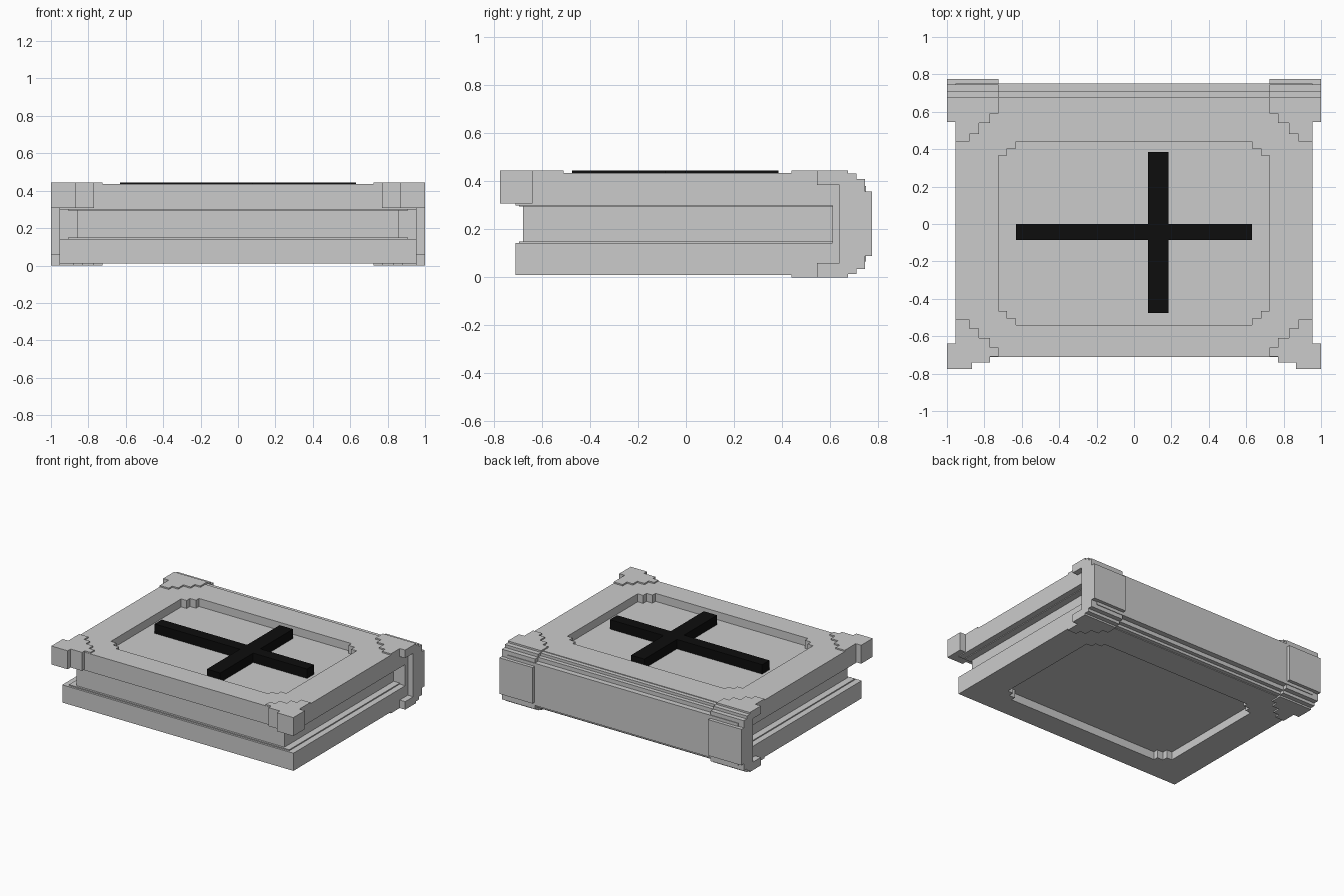
import bpy, bmesh
from mathutils import Vector

if "Cube" in bpy.data.objects:
    bpy.data.objects.remove(bpy.data.objects["Cube"])


def add_mesh(name, bm):
    bmesh.ops.recalc_face_normals(bm, faces=bm.faces)
    me = bpy.data.meshes.new(name)
    bm.to_mesh(me)
    bm.free()
    ob = bpy.data.objects.new(name, me)
    bpy.context.collection.objects.link(ob)
    return ob


def prism(name, pts, a, b, axis='z'):
    """Extrude an outline from a to b; outline is (x, y) for z, (y, z) for x."""
    bm = bmesh.new()
    co = [(p, q, a) if axis == 'z' else (a, p, q) for p, q in pts]
    face = bm.faces.new([bm.verts.new(c) for c in co])
    ext = bmesh.ops.extrude_face_region(bm, geom=[face])
    move = Vector((0, 0, b - a)) if axis == 'z' else Vector((b - a, 0, 0))
    bmesh.ops.translate(bm, vec=move,
                        verts=[v for v in ext['geom'] if isinstance(v, bmesh.types.BMVert)])
    return add_mesh(name, bm)


def box(name, x0, x1, y0, y1, z0, z1):
    return prism(name, [(x0, y0), (x1, y0), (x1, y1), (x0, y1)], z0, z1)


def recess(ob, z0, z1):
    """Cut the panel with stepped corners out of a cover."""
    q = [(.725, .415), (.68, .415), (.68, .455), (.63, .455), (.63, .49)]
    ring = q + [(-x, y) for x, y in reversed(q)]
    ring += [(-x, -y) for x, y in ring]
    cutter = prism("panel_cutter", [(x, y - .05) for x, y in ring], z0, z1)
    cutter.hide_render = True
    mod = ob.modifiers.new("recess", 'BOOLEAN')
    mod.operation = 'DIFFERENCE'
    mod.solver = 'EXACT'
    mod.object = cutter
    bpy.context.view_layer.objects.active = ob
    bpy.ops.object.modifier_apply(modifier=mod.name)
    bpy.data.objects.remove(cutter)


# Covers with recessed panels
top = box("top_cover", -.955, .955, -.71, .65, .30, .435)
recess(top, .375, .6)
bottom = box("bottom_cover", -.955, .955, -.71, .65, .01, .142)
recess(bottom, -.2, .07)

# Page block and end papers
box("pages", -.86, .86, -.68, .63, .13, .31)
box("lower_end_paper", -.91, .91, -.695, .61, .14, .15)
box("upper_end_paper", -.91, .91, -.695, .61, .295, .305)

# Stepped spine
spine = [(.65, .435), (.65, .43), (.68, .43), (.68, .41), (.71, .41), (.71, .38),
         (.75, .38), (.75, .065), (.71, .065), (.71, .035), (.68, .035), (.68, .015),
         (.65, .015), (.65, .01), (.61, .01), (.61, .435)]
prism("spine", spine, -.955, .955, 'x')

# Spine caps: stepped outer profile, C-shaped around the cover edges
outer = [(.675, .445), (.675, .432), (.71, .432), (.71, .41), (.745, .41), (.745, .357)]
outer += [(.775, .357), (.775, .088), (.745, .088), (.745, .035), (.71, .035), (.71, .013),
          (.675, .013), (.675, 0)]
c_shape = outer + [(.545, 0), (.545, .06), (.64, .06), (.64, .385), (.545, .385), (.545, .445)]
cap = outer + [(.64, 0), (.64, .445)]

for s, side in ((-1, "left"), (1, "right")):
    prism(side + "_cap_end", c_shape, s * .95, s, 'x')
    prism(side + "_cap", cap, s * .725, s * .95, 'x')

    # Stepped corner plates at the spine, on top and underneath
    plate = [(.955, .44), (.88, .44), (.88, .48), (.83, .48), (.83, .54), (.77, .54),
             (.77, .59), (.725, .59), (.725, .65), (.955, .65)]
    plate = [(s * x, y) for x, y in plate]
    prism(side + "_back_plate_top", plate, .425, .445)
    prism(side + "_back_plate_bottom", plate, 0, .02)

    # Front corner guard on the top cover
    guard = [(1, -.775), (1, -.64), (.95, -.64), (.95, -.70), (.77, -.70), (.77, -.74),
             (.865, -.74), (.865, -.775)]
    prism(side + "_front_guard", [(s * x, y) for x, y in guard], .307, .445)
    plate = [(.955, -.51), (.88, -.51), (.88, -.56), (.83, -.56), (.83, -.61), (.77, -.61),
             (.77, -.66), (.725, -.66), (.725, -.708), (.955, -.708)]
    prism(side + "_front_plate", [(s * x, y) for x, y in plate], .425, .445)

# Black cross standing in the top panel
black = bpy.data.materials.new("black")
black.diffuse_color = (.004, .004, .004, 1)
black.use_nodes = True
black.node_tree.nodes["Principled BSDF"].inputs["Base Color"].default_value = black.diffuse_color
cross = [(-.63, -.085), (.075, -.085), (.075, -.475), (.185, -.475), (.185, -.085), (.63, -.085),
         (.63, 0), (.185, 0), (.185, .385), (.075, .385), (.075, 0), (-.63, 0)]
prism("cross", cross, .37, .445).data.materials.append(black)
